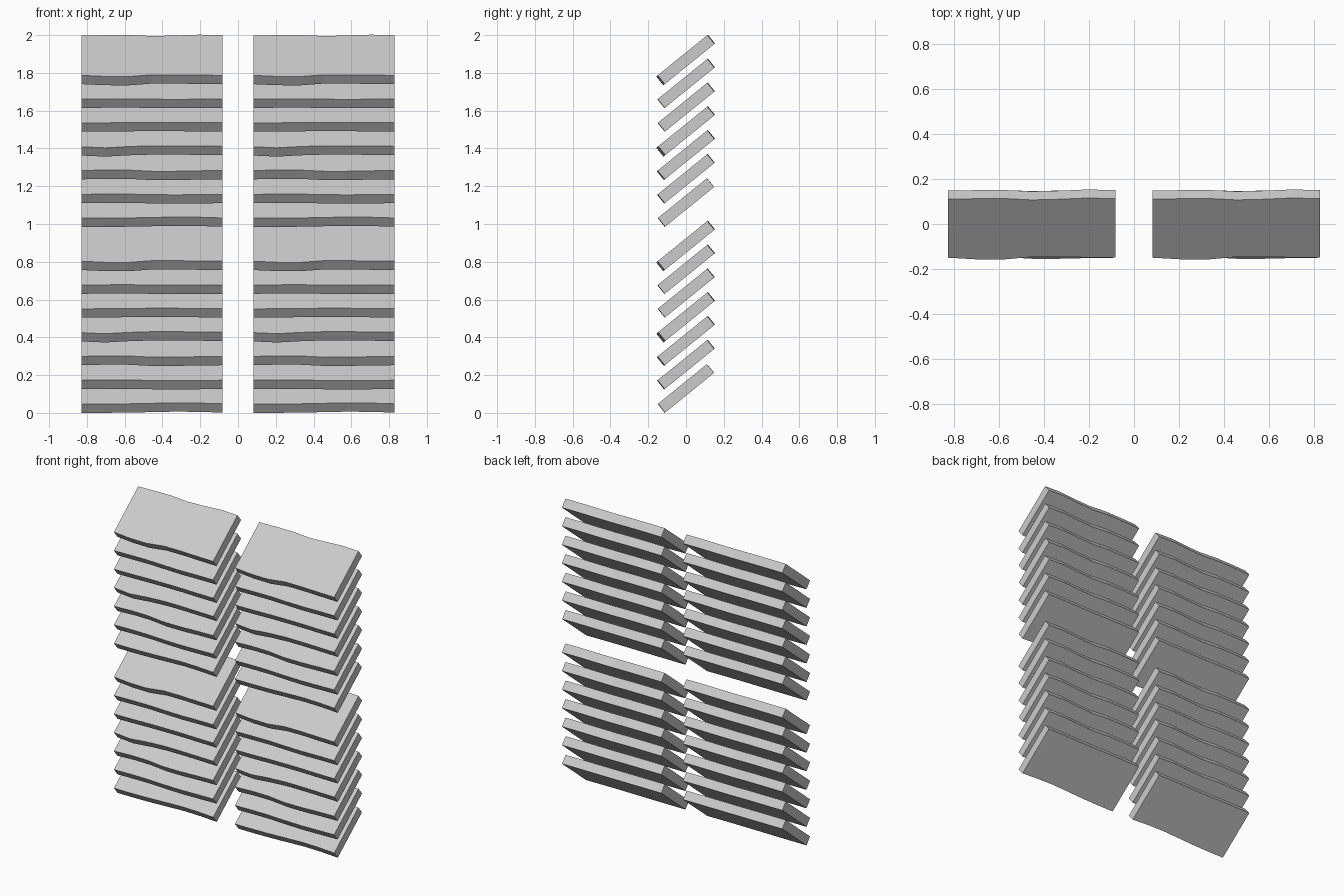
import bpy
import bmesh
import math

old = bpy.data.objects.get("Cube")
if old:
    bpy.data.objects.remove(old, do_unlink=True)

# Single pale grey for every slat
grey = bpy.data.materials.new("pale_grey")
grey.use_nodes = True
colour = (0.6, 0.6, 0.6, 1)
grey.diffuse_color = colour
grey.node_tree.nodes["Principled BSDF"].inputs["Base Color"].default_value = colour

WIDTH, DEPTH, THICK = 0.745, 0.335, 0.06
PITCH, GROUP_STEP = 0.126, 0.984
TILT = math.radians(39)
ALONG = (math.cos(TILT), math.sin(TILT))
DOWN = (math.sin(TILT), -math.cos(TILT))

# Waviness of each slat's front edge, in thousandths, at even stations
FRONT_WAVES = [
    (0, -9, -10, 5, 5, 2, 0),
    (0, 2, 3, 0, -2, 0, 0),
    (0, 1, 4, 5, 5, 3, 2),
    (0, -9, 2, 8, 8, 6, 4),
    (0, 5, 4, -6, -6, -2, 0),
    (0, 2, 2, -2, -4, -2, 0),
    (0, 0, 2, 6, 10, 8, 2),
]
BACK_WAVE = (0, 3, 4, -4, 0, 7, 3)
BACK_STRENGTH = (1, 1, 0.8, 1, 1, 0.8, 0.2)


def slat_mesh(row):
    """Tilted board with gently uneven front and back edges."""
    bm = bmesh.new()
    rings = []
    count = len(BACK_WAVE)
    for i in range(count):
        x = WIDTH * (i / (count - 1) - 0.5)
        front = FRONT_WAVES[row][i] / 1000
        back = DEPTH + BACK_WAVE[i] * BACK_STRENGTH[row] / 1000
        ring = []
        for s, t in ((front, 0), (back, 0), (back, THICK), (front, THICK)):
            y = -0.15 + s * ALONG[0] + t * DOWN[0]
            z = s * ALONG[1] + t * DOWN[1]
            ring.append(bm.verts.new((x, y, z)))
        rings.append(ring)
    for a, b in zip(rings, rings[1:]):
        for k in range(4):
            n = (k + 1) % 4
            bm.faces.new((a[k], a[n], b[n], b[k]))
    bm.faces.new(rings[0])
    bm.faces.new(rings[-1])
    bmesh.ops.recalc_face_normals(bm, faces=bm.faces)
    mesh = bpy.data.meshes.new("slat")
    bm.to_mesh(mesh)
    bm.free()
    mesh.materials.append(grey)
    return mesh


# Two columns, each with an upper and a lower bank of slats
for row in range(len(FRONT_WAVES)):
    mesh = slat_mesh(row)
    for side, x in (("left", 0.455), ("right", -0.455)):
        for bank, drop in (("upper", 0), ("lower", GROUP_STEP)):
            slat = bpy.data.objects.new(f"{side}_{bank}_slat_{row + 1}", mesh)
            slat.location = (x, 0, 1.787 - drop - row * PITCH)
            bpy.context.collection.objects.link(slat)
